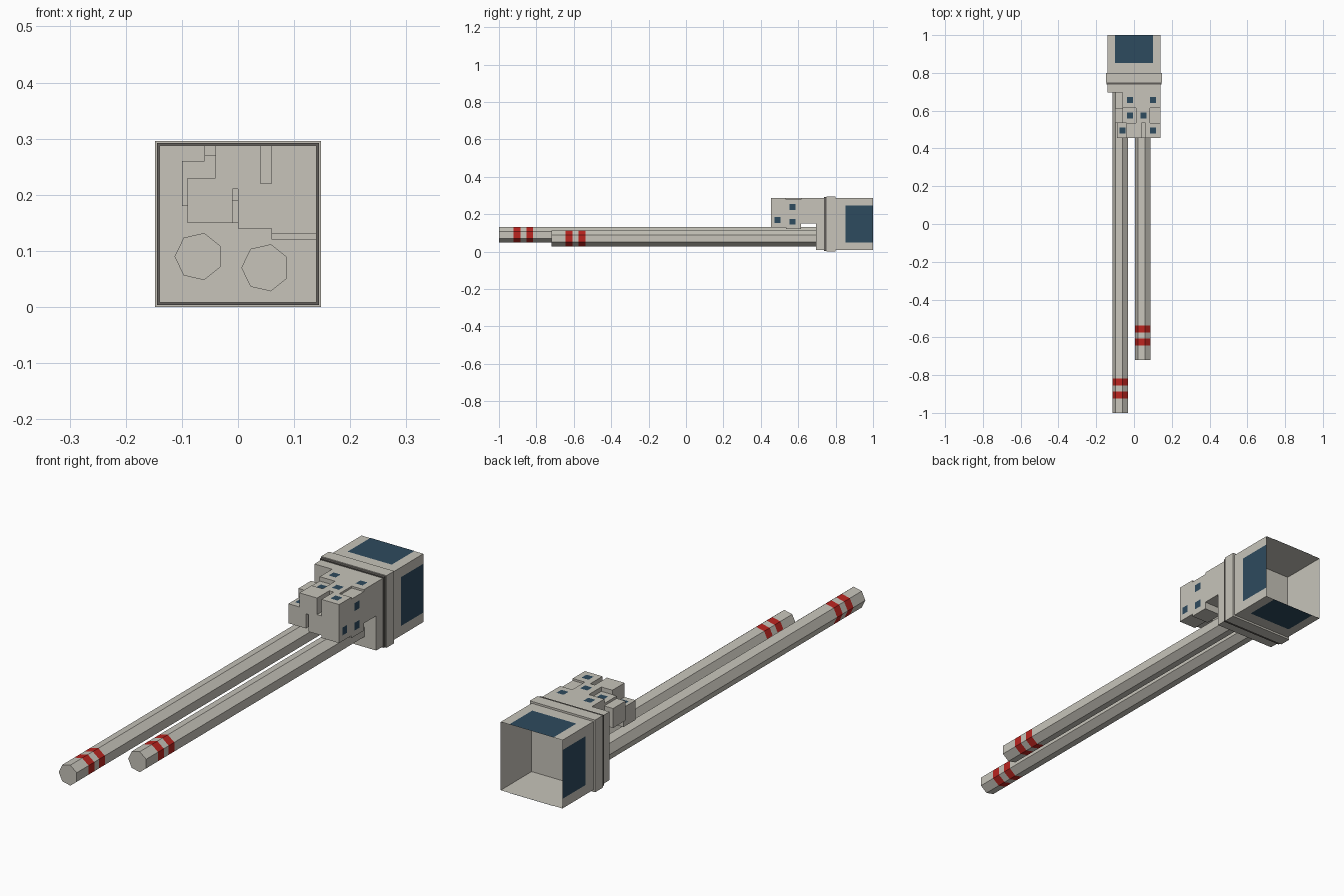
import bpy, bmesh, math
from mathutils import Vector

if "Cube" in bpy.data.objects:
    bpy.data.objects.remove(bpy.data.objects["Cube"])


def material(name, rgb):
    m = bpy.data.materials.new(name)
    m.diffuse_color = (*rgb, 1)
    m.use_nodes = True
    m.node_tree.nodes["Principled BSDF"].inputs["Base Color"].default_value = m.diffuse_color
    return m


HULL = material("hull_grey", (0.57, 0.55, 0.49))
DARK = material("dark_grey", (0.12, 0.11, 0.10))
BLUE = material("panel_blue", (0.027, 0.069, 0.112))
RED = material("band_red", (0.50, 0.018, 0.014))
CZ = 0.148      # centre height of the housing
TOP = 0.288     # top of the housing


def make(name, bm, *mats):
    me = bpy.data.meshes.new(name)
    bm.to_mesh(me)
    bm.free()
    for m in mats:
        me.materials.append(m)
    ob = bpy.data.objects.new(name, me)
    bpy.context.collection.objects.link(ob)
    return ob


def rings(name, profile, ys, mats, paint=None, cap_end=True):
    """Sweep an xz profile along the given y stations."""
    bm = bmesh.new()
    loops = [[bm.verts.new((x, y, z)) for x, z in profile] for y in ys]
    n = len(profile)
    for s in range(len(ys) - 1):
        for i in range(n):
            j = (i + 1) % n
            f = bm.faces.new((loops[s][i], loops[s][j], loops[s + 1][j], loops[s + 1][i]))
            f.material_index = paint[s] if paint else 0
    bm.faces.new(loops[0][::-1])
    if cap_end:
        bm.faces.new(loops[-1])
    bmesh.ops.recalc_face_normals(bm, faces=bm.faces)
    return make(name, bm, *mats)


def square(h):
    return [(-h, CZ - h), (h, CZ - h), (h, CZ + h), (-h, CZ + h)]


def panel(name, centre, u, v):
    """Flat blue patch; u and v are half-size vectors, facing along u x v."""
    c, u, v = Vector(centre), Vector(u), Vector(v)
    c = c + u.cross(v).normalized() * 0.001
    bm = bmesh.new()
    bm.faces.new([bm.verts.new(p) for p in (c - u - v, c + u - v, c + u + v, c - u + v)])
    make(name, bm, BLUE)


# Rear housing, open at the back
rings("rear_housing", square(0.14), (0.80, 1.0), [HULL], cap_end=False)
# Collar, dark seam and front plate
rings("collar", square(0.148), (0.75, 0.80), [HULL])
rings("dark_seam", square(0.1445), (0.738, 0.75), [DARK])
rings("front_plate", square(0.14), (0.695, 0.738), [HULL])

# Large panels on the four sides of the housing
for k in range(4):
    a = k * math.pi / 2
    out = Vector((math.cos(a), 0, math.sin(a)))
    side = Vector((0, 1, 0)).cross(out)
    c = Vector((0, 0.9265, CZ)) + out * 0.14
    v = side * 0.1
    u = Vector((0, 0.0735, 0))
    if u.cross(v).dot(out) < 0:
        v = -v
    panel("housing_panel", c, u, v)

# Stepped blocks in front of the plate
front = [(-.09, .15), (-.01, .15), (-.01, .21), (0, .21), (0, .14), (.06, .14), (.06, .13),
         (.14, .13), (.14, TOP), (.06, TOP), (.06, .22), (.04, .22), (.04, TOP),
         (-.04, TOP), (-.04, .23), (-.09, .23)]
middle = [(-.10, .18), (-.03, .18), (-.03, .19), (.06, .19), (.06, .12), (.14, .12),
          (.14, .28), (.085, .28), (.085, TOP), (.01, TOP), (.01, .27), (-.06, .27),
          (-.06, .26), (-.10, .26)]
back = [(-.06, .15), (.14, .15), (.14, TOP), (-.06, TOP)]
rings("front_block", front, (0.455, 0.534), [HULL])
rings("middle_block", middle, (0.534, 0.615), [HULL])
rings("back_block", back, (0.615, 0.695), [HULL])

# Small windows on the top and the right side of the blocks
W = 0.016
for x, y, z in ((-.022, .657, TOP), (.10, .657, TOP), (-.022, .575, .27),
                (.05, .575, TOP), (-.053, .495, .23), (.10, .495, TOP)):
    if x == -.053:
        x = -.06
    panel("top_window", (x, y, z), (W, 0, 0), (0, W, 0))
for y, z in ((.569, .24), (.569, .16), (.49, .17)):
    panel("side_window", (.14, y, z), (0, W, 0), (0, 0, W))

# Long seven-sided barrels with two red bands near the tip
for name, cx, cz, tip in (("left_barrel", -0.07, 0.09, -1.0), ("right_barrel", 0.049, 0.07, -0.72)):
    prof = [(cx + 0.043 * math.cos(math.pi + i * math.tau / 7),
             cz + 0.043 * math.sin(math.pi + i * math.tau / 7)) for i in range(7)]
    ys = [tip + d for d in (0, 0.077, 0.114, 0.146, 0.182)] + [0.70]
    rings(name, prof, ys, [HULL, RED], paint=[0, 1, 0, 1, 0])
